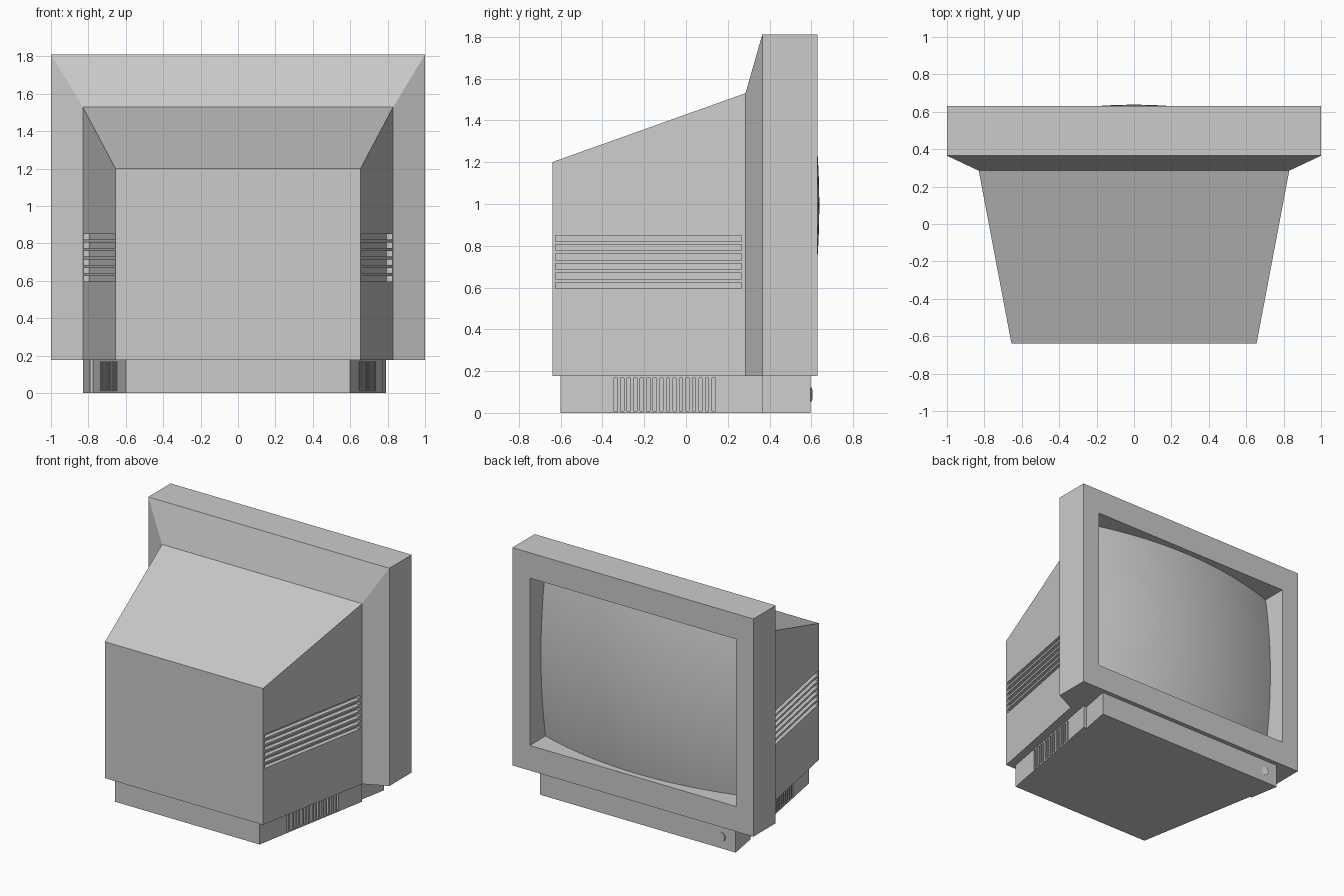
import bpy, bmesh, math

if "Cube" in bpy.data.objects:
    bpy.data.objects.remove(bpy.data.objects["Cube"])

gray = bpy.data.materials.new("light_gray_plastic")
gray.diffuse_color = (0.6, 0.6, 0.6, 1)
gray.use_nodes = True
gray.node_tree.nodes["Principled BSDF"].inputs["Base Color"].default_value = gray.diffuse_color


def add_loft(bm, rings):
    """Rectangular sections (y, x_min, x_max, z_min, z_max) joined into a closed solid."""
    loops = [[bm.verts.new(p) for p in ((a, y, lo), (b, y, lo), (b, y, hi), (a, y, hi))]
             for y, a, b, lo, hi in rings]
    for r, s in zip(loops, loops[1:]):
        for i in range(4):
            j = (i + 1) % 4
            bm.faces.new((r[i], r[j], s[j], s[i]))
    bm.faces.new(loops[0][::-1])
    bm.faces.new(loops[-1])


def make(name, bm):
    bmesh.ops.recalc_face_normals(bm, faces=bm.faces)
    mesh = bpy.data.meshes.new(name)
    bm.to_mesh(mesh)
    bm.free()
    mesh.materials.append(gray)
    ob = bpy.data.objects.new(name, mesh)
    bpy.context.collection.objects.link(ob)
    return ob


def loft(name, *solids):
    bm = bmesh.new()
    for rings in solids:
        add_loft(bm, rings)
    return make(name, bm)


def cut(target, cutter):
    mod = target.modifiers.new("slots", 'BOOLEAN')
    mod.operation = 'DIFFERENCE'
    mod.solver = 'EXACT'
    mod.object = cutter
    bpy.context.view_layer.objects.active = target
    bpy.ops.object.modifier_apply(modifier=mod.name)
    bpy.data.objects.remove(cutter)


def slot(wall, side, y0, y1, z0, z1, depth):
    """Cutter that follows a slanted side wall at constant depth."""
    rings = []
    for y in (y0, y1):
        a, b = sorted((side * (wall(y) - depth), side * (wall(y) + 0.03)))
        rings.append((y, a, b, z0, z1))
    return rings


# Casing: tapered rear, flared collar, bezel, recessed screen opening
casing = loft("casing", [
    (-0.64, -0.655, 0.655, 0.177, 1.2),
    (0.285, -0.83, 0.83, 0.177, 1.53),
    (0.365, -1, 1, 0.177, 1.81),
    (0.63, -1, 1, 0.177, 1.81),
    (0.63, -0.855, 0.855, 0.365, 1.62),
    (0.42, -0.855, 0.855, 0.365, 1.62)])


def casing_wall(y):
    return 0.655 + (y + 0.64) * 0.175 / 0.925


# Six long cooling grooves on each side
cut(casing, loft("groove_cutter", *[
    slot(casing_wall, s, -0.625, 0.265, 0.596 + 0.045 * i, 0.625 + 0.045 * i, 0.033)
    for s in (-1, 1) for i in range(6)]))

# Bulging screen glass
W, H, ZC, NX, NZ = 0.855, 0.6275, 0.9925, 32, 24
bm = bmesh.new()
grid = []
for j in range(NZ + 1):
    row = []
    for i in range(NX + 1):
        x = W * (2 * i / NX - 1)
        z = H * (2 * j / NZ - 1)
        row.append(bm.verts.new((x, 0.638 - x * x / 5.2 - z * z / 7.4, ZC + z)))
    grid.append(row)
for j in range(NZ):
    for i in range(NX):
        f = bm.faces.new((grid[j][i], grid[j + 1][i], grid[j + 1][i + 1], grid[j][i + 1]))
        f.smooth = True
screen = make("screen", bm)
# the glass bulges toward +y
if screen.data.polygons[0].normal.y < 0:
    screen.data.flip_normals()

# Base with upright vent slots on each side
base = loft("base", [(-0.6, -0.6, 0.6, 0, 0.177), (0.365, -0.775, 0.775, 0, 0.177)])


def base_wall(y):
    return 0.6 + (y + 0.6) * 0.175 / 0.965


cut(base, loft("vent_cutter", *[
    slot(base_wall, s, -0.344 + 0.0312 * i, -0.328 + 0.0312 * i, 0.01, 0.168, 0.03)
    for s in (-1, 1) for i in range(16)]))

# Control panel under the bezel, sitting slightly off centre
loft("control_panel", [(0.365, -0.79, 0.748, 0, 0.177), (0.597, -0.83, 0.792, 0, 0.177)])

# Power button, tilted so that one edge stands proud
bpy.ops.mesh.primitive_cylinder_add(vertices=24, radius=0.033, depth=0.02,
                                    location=(-0.715, 0.590, 0.088),
                                    rotation=(math.pi / 2, 0, math.radians(-12)))
button = bpy.context.object
button.name = "power_button"
button.data.materials.append(gray)
bpy.ops.object.shade_smooth_by_angle()
